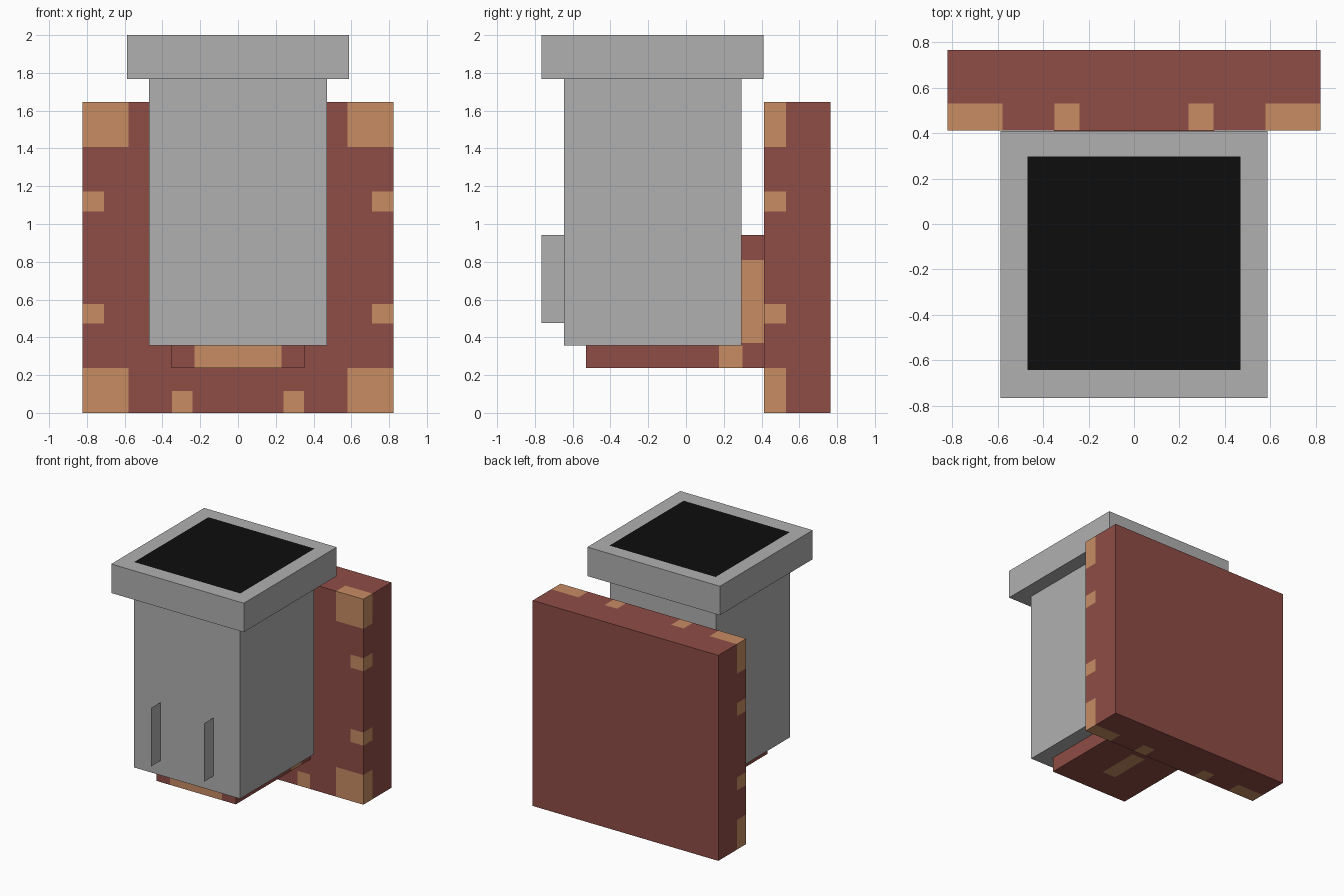
import bpy
import bmesh
from mathutils import Vector

default = bpy.data.objects.get("Cube")
if default:
    bpy.data.objects.remove(default, do_unlink=True)


def material(name, rgb):
    m = bpy.data.materials.new(name)
    m.use_nodes = True
    m.diffuse_color = (*rgb, 1)
    m.node_tree.nodes["Principled BSDF"].inputs["Base Color"].default_value = (*rgb, 1)
    return m


grey = material("light grey", (0.434, 0.434, 0.434))
red = material("rust red", (0.279, 0.074, 0.061))
tan = material("tan", (0.578, 0.266, 0.127))
black = material("black", (0.004, 0.004, 0.004))


def finish(name, bm, mats):
    mesh = bpy.data.meshes.new(name)
    bm.to_mesh(mesh)
    bm.free()
    for m in mats:
        mesh.materials.append(m)
    ob = bpy.data.objects.new(name, mesh)
    bpy.context.collection.objects.link(ob)
    return ob


def box(name, lo, hi, mats, cuts=((), (), ()), rule=None):
    """Box from corner to corner; cut along each axis, faces passing the rule get the second material."""
    lo, hi = Vector(lo), Vector(hi)
    bm = bmesh.new()
    bmesh.ops.create_cube(bm, size=1)
    for v in bm.verts:
        v.co = (lo + hi) / 2 + v.co * (hi - lo)
    for axis, values in enumerate(cuts):
        for value in values:
            point, normal = Vector(), Vector()
            point[axis], normal[axis] = value, 1
            bmesh.ops.bisect_plane(bm, geom=bm.verts[:] + bm.edges[:] + bm.faces[:],
                                   plane_co=point, plane_no=normal)
    if rule:
        bm.normal_update()
        for f in bm.faces:
            f.material_index = int(rule(f.calc_center_median(), f.normal))
    # Merge flat cells that share a colour
    bmesh.ops.dissolve_limit(bm, angle_limit=0.01, verts=bm.verts[:], edges=bm.edges[:],
                             delimit={'MATERIAL'})
    return finish(name, bm, mats)


def both(*values):
    return [s * v for v in values for s in (-1, 1)]


# Wall slab: tan corner blocks and studs along the front edge
H = 1.645
def slab_patch(c, n):
    if c.y > 0.53:
        return False
    x, z = abs(c.x), abs(c.z - H / 2)      # mirrored in both directions
    corner = x > 0.58 and z > 0.585
    side_stud = x > 0.71 and 0.245 < z < 0.35
    end_stud = 0.24 < x < 0.35 and z > 0.707
    return corner or side_stud or end_stud

box("wall_slab", (-0.822, 0.412, 0), (0.822, 0.765, H), (red, tan),
    (both(0.24, 0.35, 0.58, 0.71), [0.53],
     [H / 2 + d for d in both(0.245, 0.35, 0.585, 0.707)]), slab_patch)

# Bracket: shelf under the body
def shelf_patch(c, n):
    if n.y < -0.5:
        return abs(c.x) < 0.23
    if abs(n.x) > 0.5:
        return 0.175 < c.y < 0.3
    return n.z < -0.5 and abs(c.x) < 0.06 and -0.295 < c.y < 0.055

box("bracket_shelf", (-0.352, -0.53, 0.237), (0.352, 0.412, 0.357), (red, tan),
    (both(0.06, 0.23), [-0.295, 0.055, 0.175, 0.3], []), shelf_patch)

# Bracket: upright between body and wall
box("bracket_upright", (-0.352, 0.293, 0.357), (0.352, 0.412, 0.942), (red, tan),
    ([], [], [0.37, 0.81]),
    lambda c, n: abs(n.x) > 0.5 and 0.37 < c.z < 0.81)

# Container body and wide rim with a dark mouth
box("body", (-0.47, -0.645, 0.357), (0.47, 0.293, 1.768), (grey,))
box("rim", (-0.587, -0.765, 1.768), (0.587, 0.41, 2), (grey, black),
    (both(0.47), [-0.642, 0.297], []),
    lambda c, n: n.z > 0.5 and abs(c.x) < 0.47 and -0.642 < c.y < 0.297)

# Two paper-thin fins on the front
for side, x in (("right", -0.233), ("left", 0.233)):
    bm = bmesh.new()
    bm.faces.new([bm.verts.new((x, y, z)) for y, z in
                  ((-0.765, 0.475), (-0.645, 0.475), (-0.645, 0.942), (-0.765, 0.942))])
    finish("front_fin_" + side, bm, (grey,))
